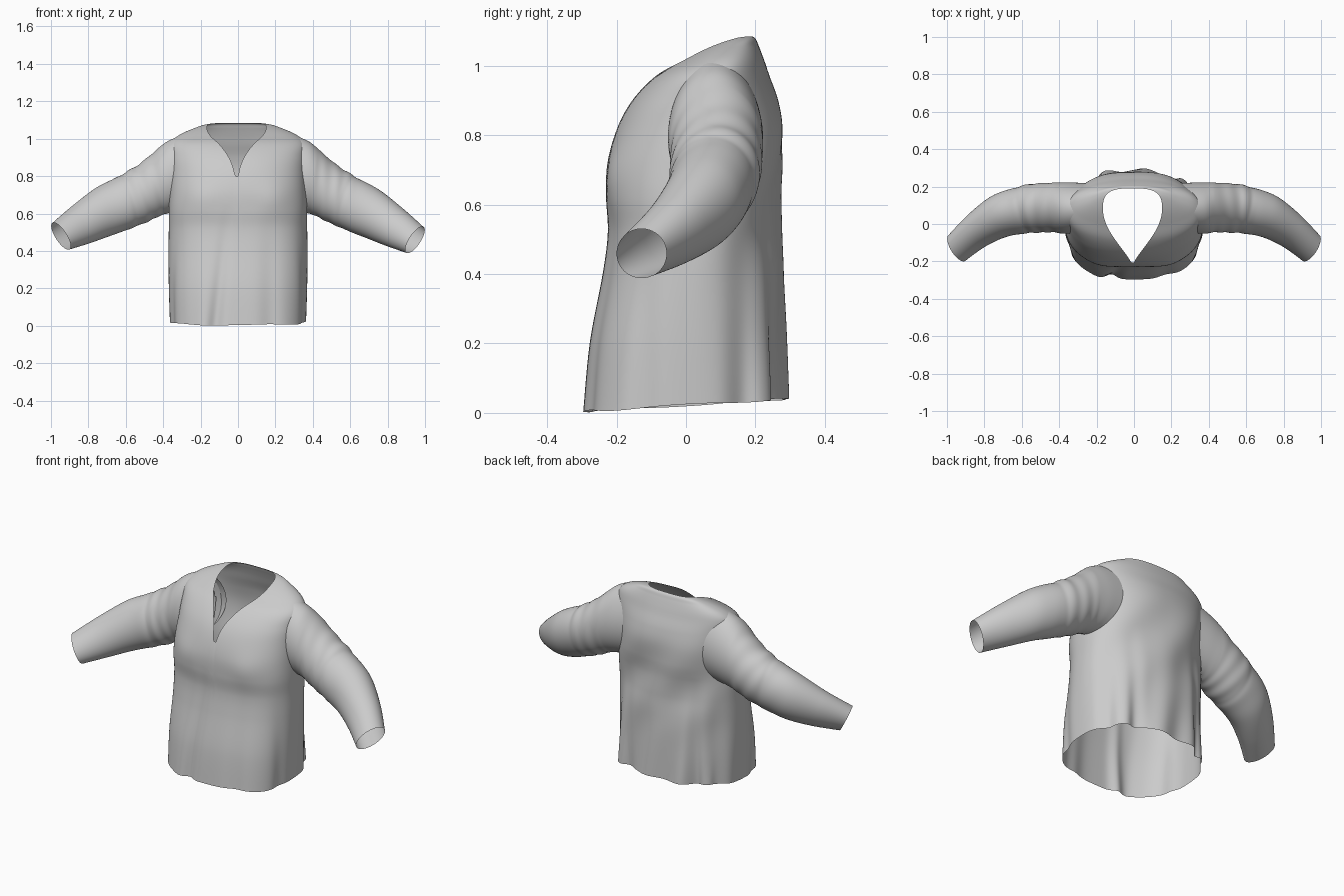
import bpy
import bmesh
from math import sin, cos, pi, exp
from mathutils import Vector

if "Cube" in bpy.data.objects:
    bpy.data.objects.remove(bpy.data.objects["Cube"])


def spline(table, t):
    """Catmull-Rom lookup in a table of rows, t = fractional row index."""
    last = len(table) - 1
    i = min(int(t), last - 1)
    f = t - i
    a, b, c, d = (table[max(0, min(last, i + k))] for k in (-1, 0, 1, 2))
    return [0.5 * (2 * q + (r - p) * f + (2 * p - 5 * q + 4 * r - s) * f * f
                   + (3 * q - p - 3 * r + s) * f ** 3)
            for p, q, r, s in zip(a, b, c, d)]


def spow(v, e):
    return abs(v) ** e * (1 if v >= 0 else -1)


def bump(v, centre, width):
    return exp(-((v - centre) / width) ** 2)


def make_sheet(name, rows, keep=lambda p: True):
    """Skin closed rings of points into one open tube."""
    bm = bmesh.new()
    grid = [[bm.verts.new(p) for p in row] for row in rows]
    n = len(rows[0])
    for lo, hi in zip(grid, grid[1:]):
        for i in range(n):
            j = (i + 1) % n
            quad = (lo[i], lo[j], hi[j], hi[i])
            if keep(sum((v.co for v in quad), Vector()) / 4):
                bm.faces.new(quad)
    bmesh.ops.delete(bm, geom=[v for v in bm.verts if not v.link_faces], context='VERTS')
    bmesh.ops.recalc_face_normals(bm, faces=bm.faces)
    mesh = bpy.data.meshes.new(name)
    bm.to_mesh(mesh)
    bm.free()
    mesh.shade_smooth()
    obj = bpy.data.objects.new(name, mesh)
    bpy.context.collection.objects.link(obj)
    return obj


# Torso cross-sections: height, half width, front y, back y, squareness
TORSO = [(0.00, .364, -.296, .288, 2.7), (0.20, .370, -.277, .284, 2.6),
         (0.40, .372, -.240, .280, 2.5), (0.52, .370, -.225, .270, 2.5),
         (0.62, .370, -.230, .268, 2.5), (0.72, .366, -.226, .278, 2.4),
         (0.82, .362, -.198, .280, 2.3), (0.90, .362, -.155, .265, 2.25),
         (0.97, .362, -.090, .240, 2.2), (1.015, .322, -.015, .225, 2.2),
         (1.055, .237, .060, .210, 2.3), (1.080, .150, .130, .198, 2.4),
         (1.088, .010, .165, .175, 2.4)]


def torso_point(a, t):
    z, w, yf, yb, n = spline(TORSO, t)
    if cos(a) < 0:
        n -= .4 * bump(z, .45, .35)  # back is rounder than the front
    x = w * spow(sin(a), 2 / n)
    y = (yf + yb) / 2 - (yb - yf) / 2 * spow(cos(a), 2 / n)
    low = max(0, 1 - z / 0.65)
    # hanging folds, deeper towards the hem
    if cos(a) > 0:
        y += low * (.022 * bump(x, -.12 + .1 * z, .035) - .006 * bump(x, -.19, .04)
                    + .012 * bump(x, .17, .05))
        y -= .010 * (bump(x, .2, .09) + bump(x, -.2, .09)) * bump(z, .68, .09)
    else:
        y += low * (.010 * sin(x * 30 + z * 4) - .035 * bump(x, -.22, .035)
                    - .025 * bump(x, .2, .04))
        y += .007 * sin(x * 17 + z * 14) * bump(z, .6, .25)
    # side pleats
    side = abs(sin(a)) ** 3
    x -= x * side * low * (.12 * bump(y, .17, .04) + .04 * bump(y, -.12, .04))
    # hem rises towards the back
    z += max(0, 1 - z / .4) * (.004 + .036 * (y + .29) / .58 + .003 * sin(5 * a))
    return Vector((x, y, z))


def in_neck(p):
    """Neck opening seen from the top: rounded back, pointed front slit."""
    if p.z < .7 or not -.206 < p.y < .19:
        return False
    if p.y > .08:
        h = .15 * (1 - ((p.y - .08) / .11) ** 3) ** (1 / 3)
    else:
        h = .15 * sin(pi / 2 * (p.y + .206) / .286) ** 1.2
    return abs(p.x + .008) < h + .008


def neck_limit(a):
    """Where a column of the torso meets the neck edge."""
    hi = next((k / 40 for k in range(160, 481) if in_neck(torso_point(a, k / 40))), 12)
    lo = hi - 1 / 40
    for _ in range(12):
        mid = (lo + hi) / 2
        lo, hi = (lo, mid) if in_neck(torso_point(a, mid)) else (mid, hi)
    return hi


def outside_armhole(p):
    return abs(p.x) < .22 or ((p.y - .085) / .115) ** 2 + ((p.z - .80) / .175) ** 2 > 1


# Body of the shirt, columns packed closer at front and back centre
COLS, ROWS = 240, 110
angles = [u - .2 * sin(2 * u) for u in (2 * pi * i / COLS for i in range(COLS))]
limits = [neck_limit(a) for a in angles]
make_sheet("shirt_body", [[torso_point(a, m * r / ROWS) for a, m in zip(angles, limits)]
                          for r in range(ROWS + 1)], outside_armhole)

# Sleeve sections: top x, top z, bottom x, bottom z, centre y, half depth, forward lean
SLEEVE = [(.310, 1.016, .345, .605, .085, .132, .00), (.390, .978, .370, .602, .085, .137, .00),
          (.470, .908, .410, .590, .088, .132, .01), (.560, .835, .480, .555, .084, .130, .02),
          (.640, .788, .570, .515, .072, .122, .03), (.755, .725, .690, .468, .040, .110, .035),
          (.880, .625, .800, .425, -.034, .090, .035), (.985, .530, .908, .388, -.128, .072, .035)]


def sleeve_point(a, t, side):
    tx, tz, bx, bz, yc, ry, lean = spline(SLEEVE, t)
    # irregular creases around the upper arm
    crease = 1 + .014 * sin(t * 7 + 2.2 * sin(a + side) + a) * bump(t, 3.0, 1.2)
    crease += .03 * bump(t, 3.3, .35) * max(0, cos(a - .4)) - .012 * bump(t, 3.8, .15)
    c, s = cos(a) * crease, sin(a) * crease
    x = (tx + bx) / 2 + (tx - bx) / 2 * c + lean * s
    # armhole seam follows the rounded back and chest
    x -= max(0, 1 - t / 1.5) * (.100 if s > 0 else .035) * s * s
    y = yc + ry * s
    z = (tz + bz) / 2 + (tz - bz) / 2 * c
    if side < 0:
        z += .022 * max(0, (x - .4) / .6)
    return Vector((side * x, y, z))


# Sleeves, left and right
for name, side in (("sleeve_left", 1), ("sleeve_right", -1)):
    make_sheet(name, [[sleeve_point(2 * pi * i / 72, 7 * r / 100, side) for i in range(72)]
                      for r in range(101)])
